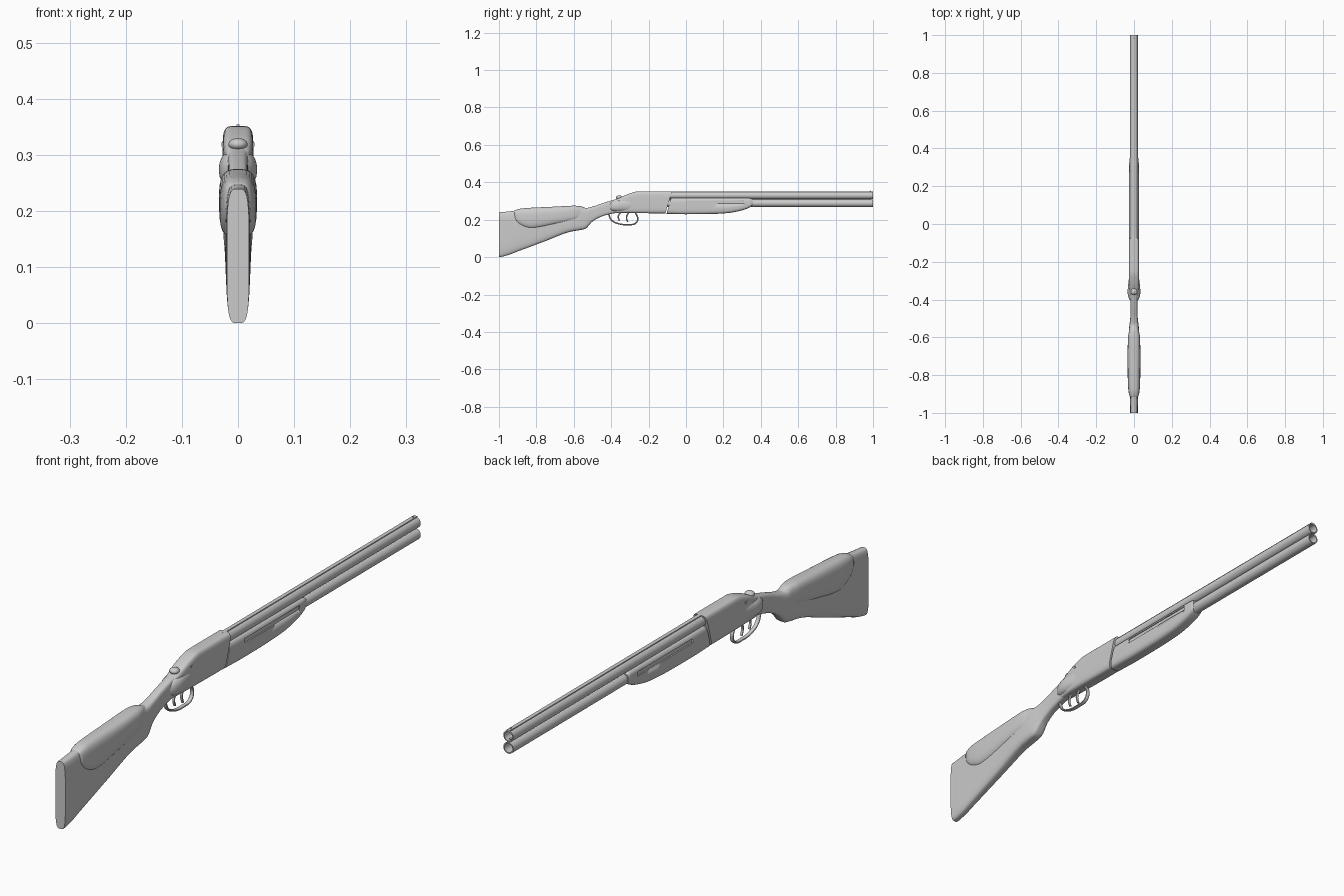
import bpy, bmesh
from math import sin, cos, tau, copysign, radians
from mathutils import Vector, Matrix

if "Cube" in bpy.data.objects:
    bpy.data.objects.remove(bpy.data.objects["Cube"])

grey = bpy.data.materials.new("plain grey")
grey.use_nodes = True
grey.diffuse_color = (0.6, 0.6, 0.6, 1)
grey.node_tree.nodes["Principled BSDF"].inputs["Base Color"].default_value = (0.6, 0.6, 0.6, 1)


def finish(ob, angle=35):
    """Give the part its material and smooth shading."""
    ob.data.materials.append(grey)
    bpy.ops.object.select_all(action='DESELECT')
    ob.select_set(True)
    bpy.context.view_layer.objects.active = ob
    bpy.ops.object.shade_smooth_by_angle(angle=radians(angle))
    return ob


def from_bmesh(name, bm):
    bmesh.ops.recalc_face_normals(bm, faces=bm.faces)
    me = bpy.data.meshes.new(name)
    bm.to_mesh(me)
    bm.free()
    ob = bpy.data.objects.new(name, me)
    bpy.context.collection.objects.link(ob)
    return finish(ob)


def bridge(bm, rings):
    n = len(rings[0])
    for a, b in zip(rings, rings[1:]):
        for i in range(n):
            j = (i + 1) % n
            bm.faces.new((a[i], a[j], b[j], b[i]))


def smooth_stations(stations, steps):
    """Cubic interpolation between neighbouring stations, without overshoot."""
    def slope(i, k):
        if i in (0, len(stations) - 1):
            return 0
        a, b, c = stations[i - 1:i + 2]
        left = (b[k] - a[k]) / (b[0] - a[0])
        right = (c[k] - b[k]) / (c[0] - b[0])
        return 2 * left * right / (left + right) if left * right > 0 else 0
    for i, (a, b) in enumerate(zip(stations, stations[1:])):
        for s in range(steps):
            t = s / steps
            h = b[0] - a[0]
            row = [a[0] + h * t]
            for k in range(1, len(a)):
                ease = t * t * (3 - 2 * t)
                row.append(a[k] + (b[k] - a[k]) * ease
                           + h * t * (1 - t) * ((1 - t) * slope(i, k) - t * slope(i + 1, k)))
            yield row
    yield stations[-1]


def loft(name, stations, power, steps=4, sides=32, lean_start=0, lean_end=0):
    """Rounded-section body along y; a station is (y, bottom, top, half width)."""
    bm = bmesh.new()
    rings = []
    first, last = stations[0][0], stations[-1][0]
    for y, low, high, half in smooth_stations(stations, steps):
        u = (y - first) / (last - first)
        lean = lean_start * max(0, 1 - 4 * u) + lean_end * max(0, 4 * u - 3)
        ring = []
        for i in range(sides):
            a = tau * (i + 0.5) / sides
            c, s = (copysign(abs(f) ** (2 / power), f) for f in (cos(a), sin(a)))
            z = (low + high) / 2 + s * (high - low) / 2
            ring.append(bm.verts.new((half * c, y + lean * (z - high), z)))
        rings.append(ring)
    bridge(bm, rings)
    bm.faces.new(rings[0])
    bm.faces.new(rings[-1])
    return from_bmesh(name, bm)


def barrel(name, z):
    """Tube with a hollow bore, turned around the y axis."""
    bm = bmesh.new()
    rings = []
    for r, y in ((.02, -.1), (.02, 1), (.016, 1), (.015, .7)):
        rings.append([bm.verts.new((r * cos(tau * i / 32), y, z + r * sin(tau * i / 32)))
                      for i in range(32)])
    bridge(bm, rings)
    bm.faces.new(rings[0])
    bm.faces.new(rings[-1])
    return from_bmesh(name, bm)


def box(name, low, high):
    bm = bmesh.new()
    low, high = Vector(low), Vector(high)
    bmesh.ops.create_cube(bm, size=1, matrix=Matrix.LocRotScale((low + high) / 2, None, high - low))
    return from_bmesh(name, bm)


def ball(name, centre, scale):
    bm = bmesh.new()
    bmesh.ops.create_uvsphere(bm, u_segments=24, v_segments=12, radius=1,
                              matrix=Matrix.LocRotScale(Vector(centre), None, Vector(scale)))
    return from_bmesh(name, bm)


def rod(name, points, radius, widen):
    """Bent metal strip following (y, z) points."""
    curve = bpy.data.curves.new(name, 'CURVE')
    curve.dimensions = '3D'
    curve.bevel_depth = radius
    curve.bevel_resolution = 3
    curve.use_fill_caps = True
    spline = curve.splines.new('BEZIER')
    spline.bezier_points.add(len(points) - 1)
    for p, (y, z) in zip(spline.bezier_points, points):
        p.co = (0, y, z)
        p.handle_left_type = p.handle_right_type = 'AUTO'
    ob = bpy.data.objects.new(name, curve)
    ob.scale.x = widen
    bpy.context.collection.objects.link(ob)
    bpy.context.view_layer.objects.active = ob
    bpy.ops.object.select_all(action='DESELECT')
    ob.select_set(True)
    bpy.ops.object.convert(target='MESH')
    return finish(bpy.context.object)


# Stock: slim butt, then pistol grip and wrist
loft("stock", [(-1, 0, .24, .02), (-.96, .008, .243, .021), (-.9, .03, .25, .022),
               (-.75, .086, .258, .024), (-.62, .135, .268, .027), (-.57, .144, .27, .027),
               (-.54, .15, .262, .025), (-.5, .19, .27, .02), (-.45, .217, .287, .018),
               (-.38, .235, .308, .019), (-.33, .24, .32, .02)], 4)

# Raised cheek piece around the comb
loft("cheek_piece", [(-.925, .215, .245, .012), (-.91, .19, .252, .024), (-.88, .165, .26, .03),
                     (-.83, .15, .264, .033), (-.7, .172, .27, .034), (-.6, .192, .275, .032),
                     (-.565, .2, .273, .026), (-.53, .21, .262, .017)], 3)

# Receiver with a slanted front face
loft("receiver", [(-.4, .235, .3, .018), (-.36, .236, .315, .024), (-.31, .236, .337, .027),
                  (-.25, .235, .352, .0275), (-.15, .234, .352, .0275),
                  (-.075, .234, .352, .0275)], 5, lean_end=.3)
loft("receiver_rear_swell", [(-.42, .25, .288, .014), (-.39, .243, .302, .029),
                             (-.36, .24, .308, .034), (-.32, .24, .312, .031),
                             (-.26, .245, .318, .024)], 2.4)

# Fore-end with a long groove cut into each side
fore_end = loft("fore_end", [(-.079, .231, .316, .026), (0, .229, .316, .027),
                             (.12, .23, .316, .027), (.22, .235, .316, .027),
                             (.3, .25, .316, .026), (.345, .268, .315, .024),
                             (.357, .278, .31, .021)], 4, lean_start=.3)
for side in (-1, 1):
    cutter = box("groove_cutter", (side * .022, 0, .287), (side * .04, .31, .302))
    cutter.hide_render = True
    cut = fore_end.modifiers.new("groove", 'BOOLEAN')
    cut.operation = 'DIFFERENCE'
    cut.object = cutter
    bpy.context.view_layer.objects.active = fore_end
    bpy.ops.object.modifier_apply(modifier=cut.name)
    bpy.data.objects.remove(cutter)

# Stacked barrels, joining strip, top rib and bead
barrel("upper_barrel", .33)
barrel("lower_barrel", .288)
box("barrel_joining_strip", (-.004, -.1, .3), (.004, .99, .318))
box("top_rib", (-.007, -.09, .345), (.007, 1, .352))
ball("front_bead", (0, .985, .352), (.003, .004, .003))

# Opening knob and cross pin
ball("opening_knob", (0, -.358, .319), (.017, .017, .011))
box("cross_pin", (-.029, -.304, .315), (.029, -.295, .322))

# Trigger guard and triggers
rod("trigger_guard", [(-.415, .234), (-.4, .2), (-.365, .18), (-.31, .174), (-.27, .181),
                      (-.258, .205), (-.272, .24)], .004, 2)
rod("front_trigger", [(-.305, .24), (-.318, .215), (-.312, .188)], .004, 1.2)
rod("rear_trigger", [(-.35, .24), (-.362, .217), (-.356, .194)], .004, 1.2)
